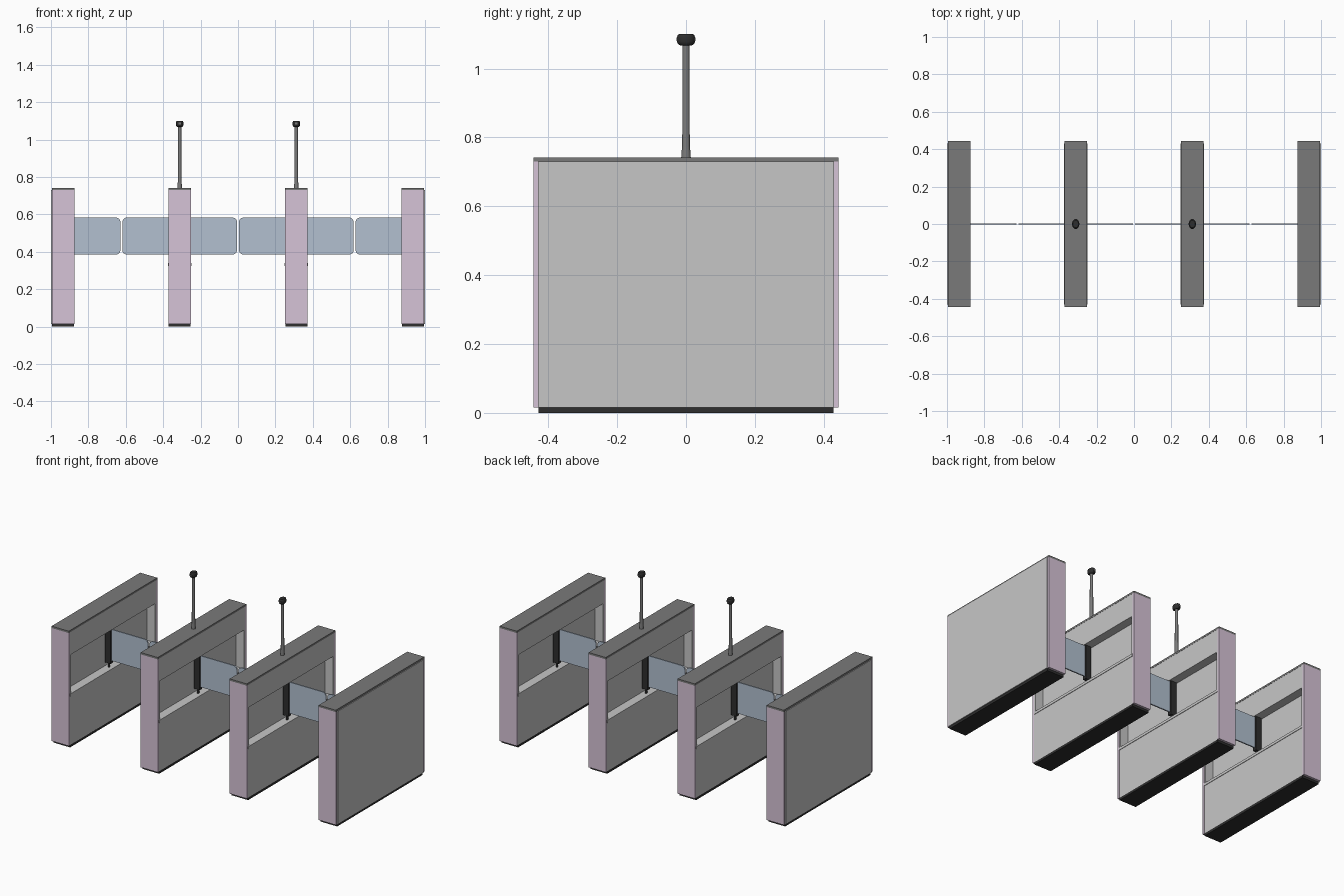
import bpy, bmesh, math
from mathutils import Matrix

if "Cube" in bpy.data.objects:
    bpy.data.objects.remove(bpy.data.objects["Cube"])


def lin(v):
    v /= 255
    return v / 12.92 if v <= 0.04045 else ((v + 0.055) / 1.055) ** 2.4


def material(name, r, g, b):
    m = bpy.data.materials.new(name)
    m.diffuse_color = (lin(r), lin(g), lin(b), 1)
    m.use_nodes = True
    m.node_tree.nodes["Principled BSDF"].inputs["Base Color"].default_value = m.diffuse_color
    return m


LIGHT = material("light grey panel", 198, 198, 198)
DARK = material("dark grey metal", 122, 122, 122)
PINK = material("pale mauve end", 214, 196, 215)
BLACK = material("black plastic", 46, 46, 46)
BLUE = material("blue grey glass", 178, 192, 208)

PITCH, HALF, DEPTH = 0.6236, 0.059, 0.054   # lane spacing, half width, niche depth
Z_SILL, Z_HEAD, Z_TOP = 0.34, 0.585, 0.73


def finish(name, bm, mat):
    bmesh.ops.recalc_face_normals(bm, faces=bm.faces)
    me = bpy.data.meshes.new(name)
    bm.to_mesh(me)
    bm.free()
    me.materials.append(mat)
    ob = bpy.data.objects.new(name, me)
    bpy.context.collection.objects.link(ob)
    return ob


def box(name, x0, x1, y0, y1, z0, z1, mat):
    bm = bmesh.new()
    bmesh.ops.create_cube(bm, size=1)
    for v in bm.verts:
        v.co = ((x0 + x1) / 2 + v.co.x * (x1 - x0),
                (y0 + y1) / 2 + v.co.y * (y1 - y0),
                (z0 + z1) / 2 + v.co.z * (z1 - z0))
    return finish(name, bm, mat)


def extrude_y(name, outline, y0, y1, mat):
    """Extrude an (x, z) outline along y."""
    bm = bmesh.new()
    f = bm.faces.new([bm.verts.new((x, y0, z)) for x, z in outline])
    ext = bmesh.ops.extrude_face_region(bm, geom=[f])["geom"]
    for v in ext:
        if isinstance(v, bmesh.types.BMVert):
            v.co.y = y1
    return finish(name, bm, mat)


def lathe(name, profile, loc, sx, sy, mat, n=24):
    """Revolve an (r, z) profile round z, with oval scaling."""
    bm = bmesh.new()
    rings = [[bm.verts.new((loc[0] + r * sx * math.cos(2 * math.pi * i / n),
                            loc[1] + r * sy * math.sin(2 * math.pi * i / n), z))
              for i in range(n)] for r, z in profile]
    for a, b in zip(rings, rings[1:]):
        for i in range(n):
            j = (i + 1) % n
            bm.faces.new((a[i], a[j], b[j], b[i]))
    bm.faces.new(rings[0][::-1])
    bm.faces.new(rings[-1])
    for f in bm.faces:
        f.smooth = len(f.verts) == 4
    ob = finish(name, bm, mat)
    for e in ob.data.edges:
        e.use_edge_sharp = False
    ob.data.set_sharp_from_angle(angle=math.radians(35))
    return ob


def side_outline(c, s, niche):
    """Points up one side of the cabinet section, s is the side's sign."""
    out = c + s * HALF
    if not niche:
        return [(out, 0.015), (out, Z_TOP)]
    inn = c + s * (HALF - DEPTH)
    return [(out, 0.015), (out, Z_SILL), (inn, Z_SILL),
            (inn, Z_HEAD), (out, Z_HEAD), (out, Z_TOP)]


def flap(c, s):
    # swing panel with rounded free corners
    x0, x1 = c + s * (HALF - 0.03), c + s * (PITCH / 2 - 0.005)
    z0, z1, r = 0.385, 0.583, 0.025
    pts = [(x0, z0)]
    for cz, a0 in ((z0 + r, -90), (z1 - r, 0)):
        for k in range(7):
            a = math.radians(a0 + 15 * k)
            pts.append((x1 - s * r + s * r * math.cos(a), cz + r * math.sin(a)))
    pts.append((x0, z1))
    extrude_y("gate_flap", pts, -0.004, 0.004, BLUE)
    # black hinge post with a pin below, standing in the niche
    xh = c + s * (HALF - 0.027)
    box("hinge_post", xh - 0.02, xh + 0.02, -0.012, 0.012, 0.368, Z_HEAD, BLACK)
    lathe("hinge_pin", [(0.007, Z_SILL), (0.007, 0.37)], (xh, 0), 1, 1, BLACK, 12)


for i in range(4):
    c = (i - 1.5) * PITCH
    left, right = i > 0, i < 3          # which sides face a lane

    # cabinet body with recessed niches
    outline = side_outline(c, 1, right) + side_outline(c, -1, left)[::-1]
    extrude_y("cabinet_body", outline, -0.42, 0.42, LIGHT)
    for s in (-1, 1):
        y = sorted((s * 0.42, s * 0.43))
        box("niche_end_wall", c - HALF, c + HALF, *y, 0.015, Z_TOP, LIGHT)
        y = sorted((s * 0.43, s * 0.443))
        box("end_cover", c - HALF - 0.001, c + HALF + 0.001, *y, 0.015, Z_TOP, PINK)

    # plinth and top cap
    box("plinth", c - HALF, c + HALF, -0.428, 0.428, 0, 0.016, BLACK)
    box("top_cap", c - HALF - 0.001, c + HALF + 0.001, -0.443, 0.443, Z_TOP, 0.742, DARK)

    for s, open_side in ((-1, left), (1, right)):
        f = c + s * HALF
        if open_side:
            # narrow lip under the sill, then the flap
            x = sorted((f, f + s * 0.003))
            box("sill_lip", *x, -0.43, 0.43, Z_SILL - 0.016, Z_SILL, LIGHT)
            flap(c, s)
        else:
            # plain outer skin on the two end cabinets
            x = sorted((f, s * 1.0))
            box("outer_skin", *x, -0.43, 0.43, 0.015, Z_TOP, LIGHT)

    # reader pole with oval head on the two middle cabinets
    if left and right:
        lathe("reader_pole", [(0.014, 0.74), (0.013, 0.757), (0.011, 0.775), (0.010, 1.075)],
              (c, 0), 0.9, 1, DARK)
        lathe("reader_head", [(0.017, 1.067), (0.024, 1.072), (0.026, 1.078),
                              (0.026, 1.091), (0.024, 1.097), (0.020, 1.1)],
              (c, 0), 0.75, 1, BLACK)
        for s in (-1, 1):
            y = sorted((s * 0.024, s * 0.027))
            box("reader_lens", c - 0.006, c + 0.006, *y, 1.080, 1.090, DARK)
